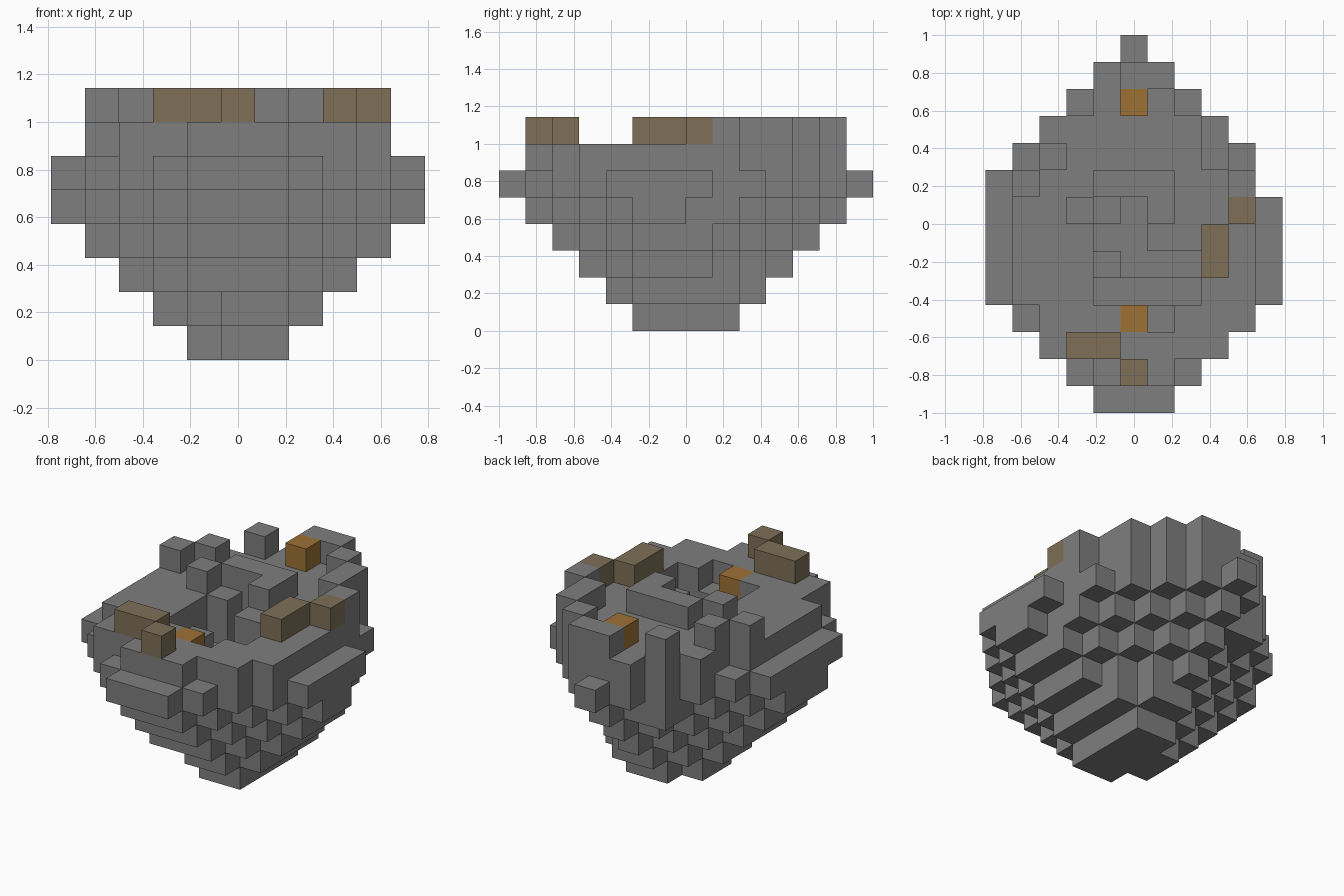
import bpy
import bmesh
import math
from mathutils import Vector

if "Cube" in bpy.data.objects:
    bpy.data.objects.remove(bpy.data.objects["Cube"])

UNIT = 1 / 7                      # edge of one block
OFFSET = Vector((-5.5, -7, 0))    # centres the block grid


def material(name, colour):
    mat = bpy.data.materials.new(name)
    mat.use_nodes = True
    mat.diffuse_color = (*colour, 1)
    mat.node_tree.nodes["Principled BSDF"].inputs["Base Color"].default_value = (*colour, 1)
    return mat


stone = material("grey stone", (0.21, 0.21, 0.21))
rust = material("dull brown ore", (0.21, 0.16, 0.098))
amber = material("orange ore", (0.34, 0.165, 0.035))


def layer(k, half_x, y_min, y_max, centre, radius):
    """One layer of the boulder: a clipped diamond of blocks."""
    cx, cy = centre
    return {(i, j, k)
            for i in range(5 - half_x, 6 + half_x)
            for j in range(y_min, y_max + 1)
            if abs(i - cx) + abs(j - cy) <= radius}


def box(xs, ys, k):
    return {(i, j, k) for i in range(xs[0], xs[1] + 1) for j in range(ys[0], ys[1] + 1)}


# Boulder, widening from its base to the rim
LOW, HIGH = (5.4, 6.2), (5, 6)
rock = layer(0, 1, 5, 8, LOW, 2.5)
rock |= layer(1, 2, 4, 9, LOW, 3.5)
rock |= layer(2, 3, 3, 10, HIGH, 4)
rock |= layer(3, 4, 2, 11, HIGH, 5)
rock |= layer(4, 5, 1, 12, HIGH, 6)
rock |= layer(5, 5, 0, 13, HIGH, 7)
rock |= layer(6, 4, 1, 12, HIGH, 7)

# Bulge at the back and chipped corners
rock.add((3, 11, 4))
rock -= {(10, 7, 4), (10, 8, 5), (3, 1, 6), (7, 1, 6), (1, 3, 6), (1, 9, 6), (9, 9, 6)}

# Hollow in the top, with a step on its left and a deeper trench in front
for k in (5, 6):
    rock -= box((4, 5), (6, 6), k) | box((5, 7), (5, 5), k) | {(5, 7, k)}
for k in (4, 5, 6):
    rock -= box((4, 7), (4, 4), k)
rock -= {(4, 5, 6), (6, 3, 6)}

# Raised stones on the rim and beside the hollow
crown = {(i, j, 7) for i, j in (
    (1, 8), (2, 9), (3, 11), (3, 7), (5, 12), (6, 12),
    (7, 11), (8, 10), (8, 9), (9, 8))}
crown |= box((4, 6), (8, 8), 7) | {(6, 7, 7)}

# Ore blocks
brown_ore = box((3, 4), (2, 2), 7) | box((8, 8), (5, 6), 7) | {(5, 1, 7), (9, 7, 7)}
orange_ore = {(5, 11, 7), (5, 3, 6)}
rock -= orange_ore

everything = rock | crown | brown_ore | orange_ore


def build(name, cells, mat):
    """Skin the cells with quads wherever they meet open air, then merge flat areas."""
    bm = bmesh.new()
    for cell in sorted(cells):
        for axis in range(3):
            for sign in (-1, 1):
                near = list(cell)
                near[axis] += sign
                if tuple(near) in everything:
                    continue
                normal, u, v = Vector(), Vector(), Vector()
                normal[axis] = sign / 2
                u[(axis + 1) % 3] = sign / 2
                v[(axis + 2) % 3] = 0.5
                mid = Vector(cell) + Vector((0.5, 0.5, 0.5)) + normal + OFFSET
                ring = (mid - u - v, mid + u - v, mid + u + v, mid - u + v)
                bm.faces.new([bm.verts.new(p * UNIT) for p in ring])
    bmesh.ops.remove_doubles(bm, verts=bm.verts, dist=UNIT / 100)
    bmesh.ops.dissolve_limit(bm, angle_limit=math.radians(1), verts=bm.verts, edges=bm.edges)
    mesh = bpy.data.meshes.new(name)
    bm.to_mesh(mesh)
    bm.free()
    mesh.materials.append(mat)
    bpy.context.collection.objects.link(bpy.data.objects.new(name, mesh))


build("boulder", rock, stone)
build("raised_stones", crown, stone)
build("brown_ore_blocks", brown_ore, rust)
build("orange_ore_blocks", orange_ore, amber)
